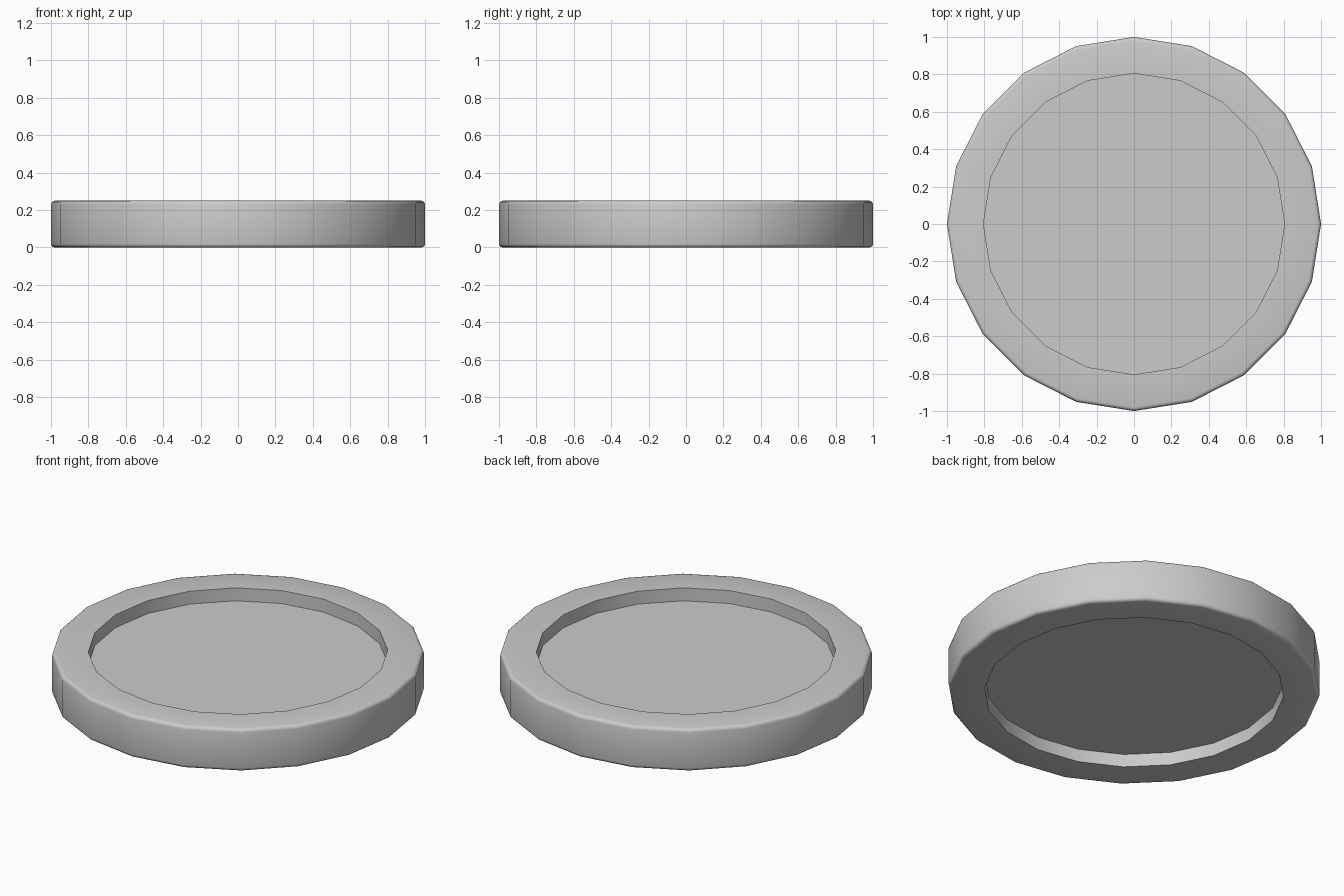
import bpy, bmesh
from math import sin, cos, pi

if "Cube" in bpy.data.objects:
    bpy.data.objects.remove(bpy.data.objects["Cube"])

SIDES = 20
H, R_IN, DEPTH, BEV = 0.25, 0.805, 0.077, 0.02

# Half profile (radius, z): bottom recess, rounded outer rim, top recess
def corner(z, start):
    return [(1 - BEV + BEV * cos(start + i * pi / 6), z + BEV * sin(start + i * pi / 6))
            for i in range(4)]

profile = [(R_IN, DEPTH), (R_IN, 0)]
profile += corner(BEV, -pi / 2) + corner(H - BEV, 0)
profile += [(R_IN, H), (R_IN, H - DEPTH)]

# Turn the profile into a 20-sided disc with flat recessed floors
bm = bmesh.new()
rings = [[bm.verts.new((r * cos(2 * pi * k / SIDES), r * sin(2 * pi * k / SIDES), z))
          for k in range(SIDES)] for r, z in profile]
for a, b in zip(rings, rings[1:]):
    for k in range(SIDES):
        n = (k + 1) % SIDES
        bm.faces.new((a[k], a[n], b[n], b[k]))
bm.faces.new(rings[0][::-1])
bm.faces.new(rings[-1])
bmesh.ops.recalc_face_normals(bm, faces=bm.faces)

mesh = bpy.data.meshes.new("recessed_disc")
bm.to_mesh(mesh)
bm.free()
disc = bpy.data.objects.new("recessed_disc", mesh)
bpy.context.collection.objects.link(disc)

# Smooth the round sides, keep the recess edges sharp
bpy.context.view_layer.objects.active = disc
disc.select_set(True)
bpy.ops.object.shade_smooth_by_angle(angle=pi / 4)
